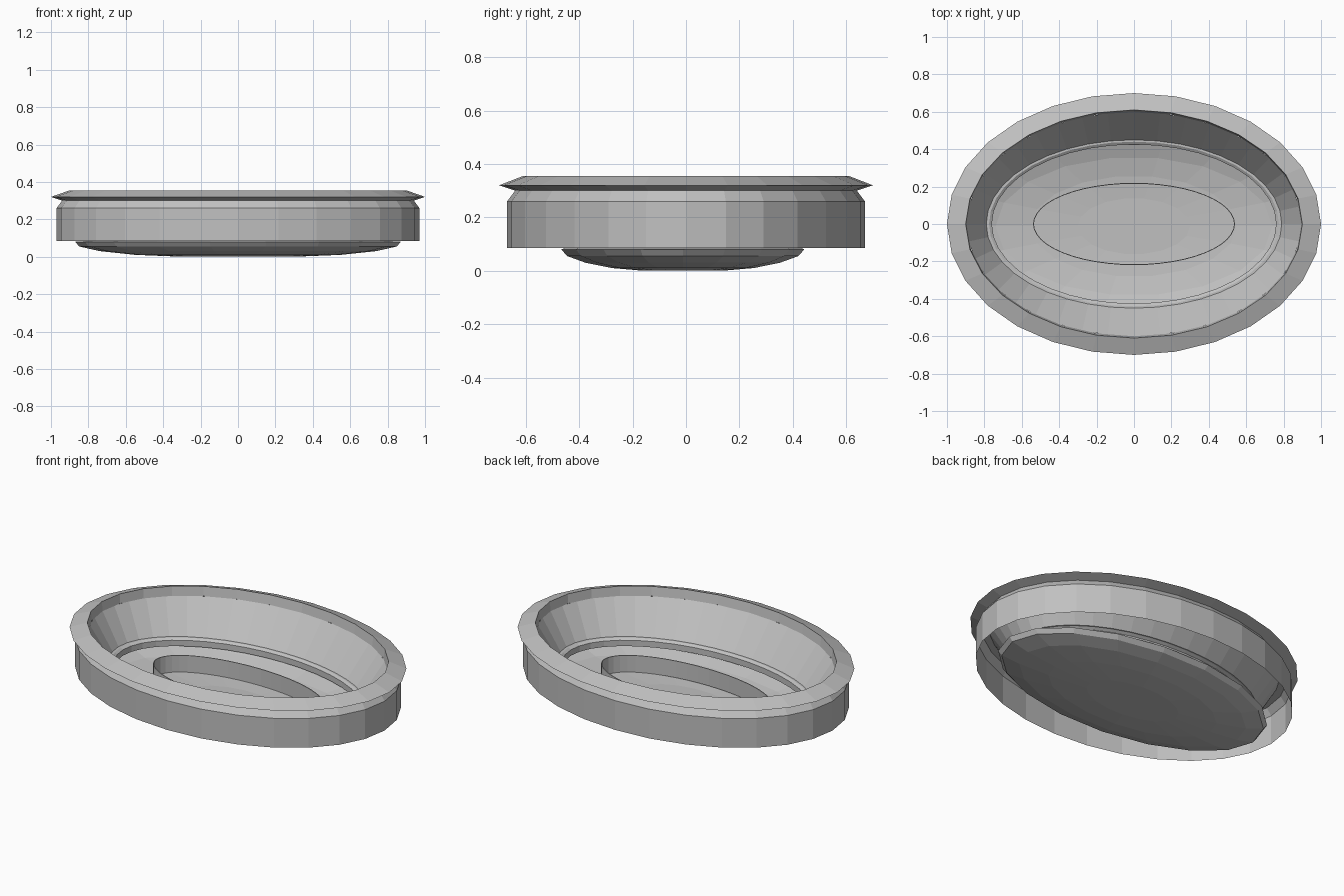
import bpy, bmesh, math

if "Cube" in bpy.data.objects:
    bpy.data.objects.remove(bpy.data.objects["Cube"])

grey = bpy.data.materials.new("plain grey")
grey.diffuse_color = (0.53, 0.53, 0.53, 1)
grey.use_nodes = True
grey.node_tree.nodes["Principled BSDF"].inputs["Base Color"].default_value = grey.diffuse_color


def loft(name, rings, sides=28, phase=0.0, y_shift=0.0, cap=False, closed=False):
    """Join elliptical rings (rx, ry, z) into a flat-faced shell."""
    bm = bmesh.new()
    loops = []
    for rx, ry, z in rings:
        angles = [2 * math.pi * (i + phase) / sides for i in range(sides)]
        loops.append([bm.verts.new((rx * math.cos(a), ry * math.sin(a) + y_shift, z))
                      for a in angles])
    pairs = list(zip(loops, loops[1:]))
    if closed:
        pairs.append((loops[-1], loops[0]))
    for lower, upper in pairs:
        for i in range(sides):
            j = (i + 1) % sides
            bm.faces.new((lower[i], lower[j], upper[j], upper[i]))
    if cap:
        bm.faces.new(loops[0])
    bmesh.ops.recalc_face_normals(bm, faces=bm.faces)
    mesh = bpy.data.meshes.new(name)
    bm.to_mesh(mesh)
    bm.free()
    mesh.materials.append(grey)
    obj = bpy.data.objects.new(name, mesh)
    bpy.context.collection.objects.link(obj)
    return obj


# Overhanging rim with a sharp outer edge
loft("rim", [(0.90, 0.61, 0.355), (1.0, 0.70, 0.32),
             (0.94, 0.64, 0.30), (0.895, 0.60, 0.30)], closed=True)

# Open-bottomed outer skirt, chamfered under the rim
loft("skirt", [(0.97, 0.67, 0.085), (0.97, 0.67, 0.26), (0.94, 0.64, 0.30)])

# Sloping inner wall ending in a small stepped lip
loft("inner_wall", [(0.895, 0.60, 0.30), (0.79, 0.45, 0.115),
                    (0.775, 0.44, 0.115), (0.76, 0.425, 0.105),
                    (0.76, 0.425, 0.07)], sides=40)

# Shallow coarse bowl beneath
loft("bowl", [(0.30, 0.15, 0.0), (0.55, 0.27, 0.01), (0.74, 0.37, 0.03),
              (0.85, 0.44, 0.055), (0.87, 0.462, 0.08), (0.79, 0.45, 0.085)],
     sides=18, y_shift=-0.012, cap=True)

# Thin oval wall standing on the bowl floor
loft("oval_ring", [(0.54, 0.22, 0.01), (0.54, 0.22, 0.11),
                   (0.535, 0.215, 0.11), (0.535, 0.215, 0.01)], sides=48)
